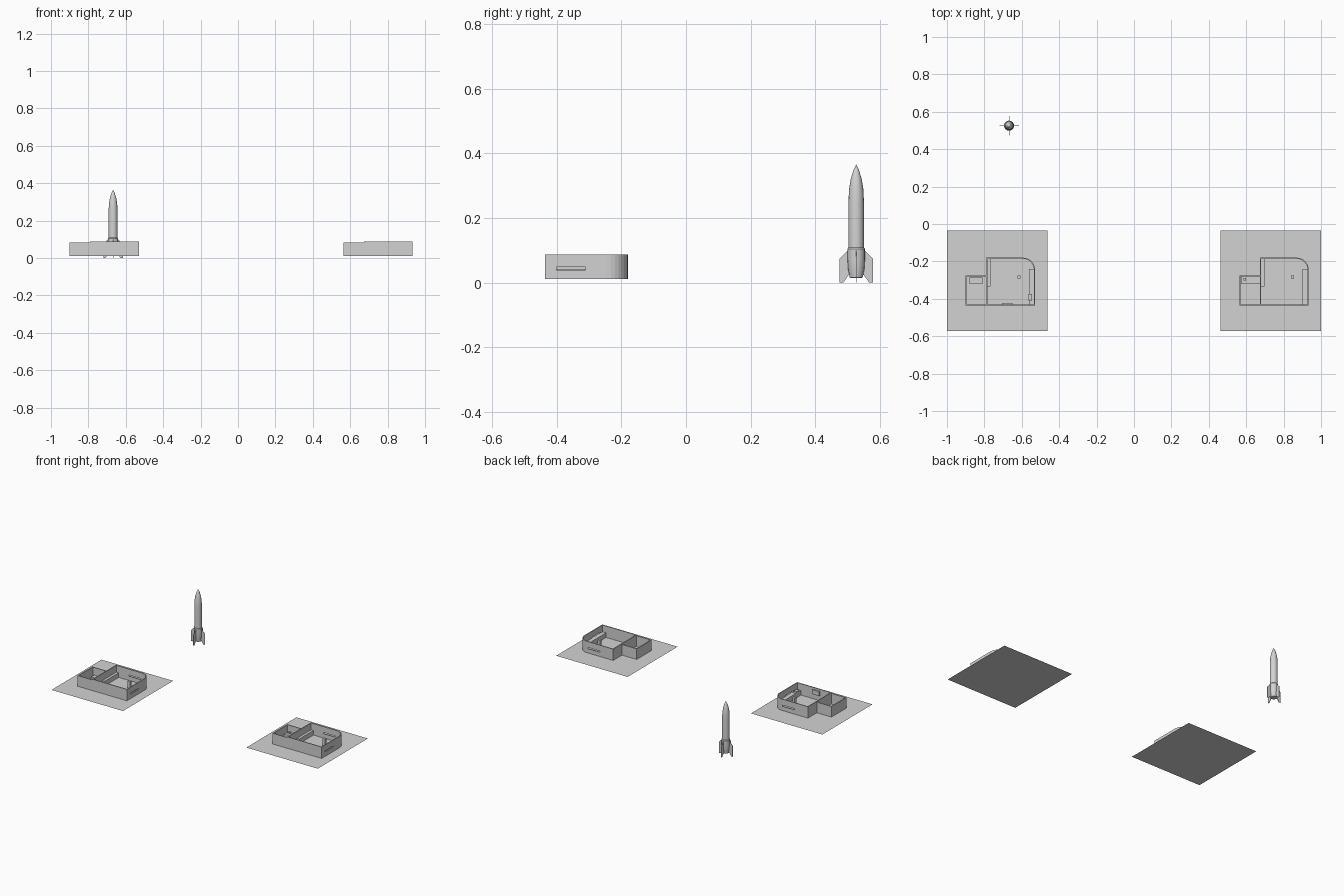
import bpy, bmesh, math
from mathutils import Vector

cube = bpy.data.objects.get("Cube")
if cube:
    bpy.data.objects.remove(cube, do_unlink=True)

grey = bpy.data.materials.new("plain_grey")
grey.use_nodes = True
COLOUR = (0.65, 0.65, 0.65, 1)
grey.diffuse_color = COLOUR
grey.node_tree.nodes["Principled BSDF"].inputs["Base Color"].default_value = COLOUR

BASE = 0.011   # ground level under the houses
TOP = 0.088    # top of the main walls
THICK = 0.006


def finish(name, bm):
    bmesh.ops.recalc_face_normals(bm, faces=bm.faces)
    mesh = bpy.data.meshes.new(name)
    bm.to_mesh(mesh)
    bm.free()
    mesh.materials.append(grey)
    obj = bpy.data.objects.new(name, mesh)
    bpy.context.collection.objects.link(obj)
    return obj


def box(name, x0, x1, y0, y1, z0, z1):
    bm = bmesh.new()
    bmesh.ops.create_cube(bm, size=1)
    for v in bm.verts:
        v.co = Vector((x1 if v.co.x > 0 else x0,
                       y1 if v.co.y > 0 else y0,
                       z1 if v.co.z > 0 else z0))
    return finish(name, bm)


def room_outline(x0, x1, y0, y1, radius):
    # Rectangle with one rounded back corner
    pts = [(x0, y1), (x0, y0), (x1, y0)]
    for i in range(9):
        a = math.pi / 2 * i / 8
        pts.append((x1 - radius + radius * math.cos(a),
                    y1 - radius + radius * math.sin(a)))
    return pts


def ring_wall(name, outer, inner, z0, z1):
    bm = bmesh.new()
    loops = [[bm.verts.new((x, y, z)) for x, y in pts]
             for pts, z in ((outer, z0), (outer, z1), (inner, z1), (inner, z0))]
    n = len(outer)
    for k in range(4):
        a, b = loops[k], loops[(k + 1) % 4]
        for i in range(n):
            j = (i + 1) % n
            bm.faces.new((a[i], a[j], b[j], b[i]))
    return finish(name, bm)


def cut(target, cutter):
    cutter.hide_render = True
    cutter.hide_viewport = True
    mod = target.modifiers.new("opening", "BOOLEAN")
    mod.operation = "DIFFERENCE"
    mod.solver = "EXACT"
    mod.object = cutter


def house(label, dx):
    # Ground plate
    bm = bmesh.new()
    corners = ((-1, -.572), (-.463, -.572), (-.463, -.035), (-1, -.035))
    bm.faces.new([bm.verts.new((x + dx, y, BASE)) for x, y in corners])
    plate = finish(label + "_ground_plate", bm)
    if plate.data.polygons[0].normal.z < 0:
        plate.data.flip_normals()

    # Main room with rounded corner
    x0, x1, y0, y1 = -.79 + dx, -.529 + dx, -.436, -.18
    t = THICK
    walls = ring_wall(label + "_main_walls",
                      room_outline(x0, x1, y0, y1, .065),
                      room_outline(x0 + t, x1 - t, y0 + t, y1 - t, .065 - t),
                      BASE, TOP)
    cut(walls, box(label + "_back_window_cutter", x0 + .1, x0 + .19,
                   y1 - .02, y1 + .02, .04, .048))
    cut(walls, box(label + "_side_window_cutter", x1 - .02, x1 + .02,
                   -.4, -.31, .04, .048))

    # Lower side room
    s = x0 - .11
    low = TOP - .005
    box(label + "_side_room_outer_wall", s, s + t, y0, -.275, BASE, low)
    box(label + "_side_room_back_wall", s + t, x0, -.275 - t, -.275, BASE, low)
    box(label + "_side_room_front_wall", s + t, x0, y0, y0 + t, BASE, low)

    # Furniture shared by both houses
    box(label + "_partition_bench", x0 + t, x0 + .024, -.335, y1 - t, BASE, .042)
    box(label + "_long_counter", x1 - .033, x1 - t, y0 + t, -.24, BASE, .042)
    box(label + "_post", x0 + .166, x0 + .183, -.292, -.275, BASE, .066)


SHIFT = 1.463
house("first_house", 0)
house("second_house", SHIFT)

# Furniture that differs between the houses
box("first_house_bed", -.88, -.81, -.32, -.286, BASE, .035)
box("first_house_front_panel", -.705, -.65, -.43, -.422, .045, .075)
box("first_house_counter_box", -.563, -.545, -.41, -.375, .042, .054)
box("second_house_bed", .571, .673, -.32, -.281, BASE, .035)
box("second_house_bed_box", .585, .6, -.303, -.288, .035, .045)

# Rocket body, turned from a profile of (radius, height)
RX, RY, SIDES = -.668, .526, 16
profile = [(.012, .014), (.02, .016), (.025, .04), (.027, .07), (.027, .105),
           (.024, .109), (.024, .25), (.022, .29), (.017, .32), (.009, .347)]
bm = bmesh.new()
rings = [[bm.verts.new((RX + r * math.cos(math.tau * i / SIDES),
                        RY + r * math.sin(math.tau * i / SIDES), z))
          for i in range(SIDES)] for r, z in profile]
for a, b in zip(rings, rings[1:]):
    for i in range(SIDES):
        j = (i + 1) % SIDES
        bm.faces.new((a[i], a[j], b[j], b[i]))
tip = bm.verts.new((RX, RY, .365))
for i in range(SIDES):
    bm.faces.new((rings[-1][i], rings[-1][(i + 1) % SIDES], tip))
bm.faces.new(rings[0])
body = finish("rocket_body", bm)
bpy.context.view_layer.objects.active = body
body.select_set(True)
bpy.ops.object.shade_smooth_by_angle(angle=math.radians(35))

# Four tail fins
fin = [(.018, .032), (.04, 0), (.052, 0), (.052, .074), (.022, .104)]
for k in range(4):
    a = k * math.pi / 2
    out = Vector((math.cos(a), math.sin(a), 0))
    side = Vector((-out.y, out.x, 0)) * .0012
    bm = bmesh.new()
    l, r = [[bm.verts.new(Vector((RX, RY, z)) + out * d + side * sgn)
             for d, z in fin] for sgn in (1, -1)]
    bm.faces.new(l)
    bm.faces.new(r)
    for i in range(len(fin)):
        j = (i + 1) % len(fin)
        bm.faces.new((l[i], l[j], r[j], r[i]))
    finish("rocket_fin_%d" % (k + 1), bm)
